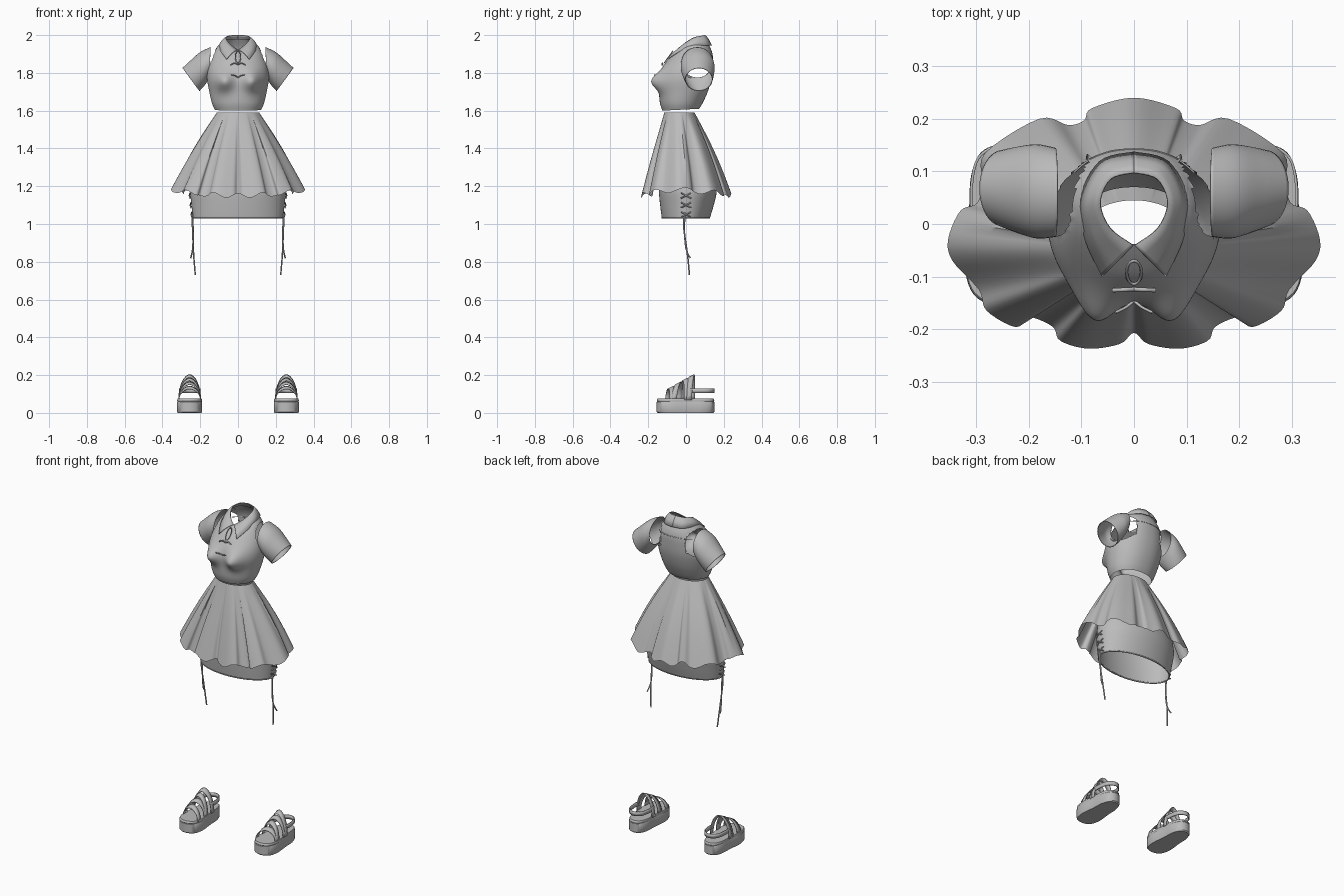
import bpy, bmesh, math
from mathutils import Vector

if "Cube" in bpy.data.objects:
    bpy.data.objects.remove(bpy.data.objects["Cube"])

fabric = bpy.data.materials.new("plain grey")
fabric.use_nodes = True
fabric.diffuse_color = (0.5, 0.5, 0.5, 1)
fabric.node_tree.nodes["Principled BSDF"].inputs["Base Color"].default_value = (0.5, 0.5, 0.5, 1)


def spline(keys, steps, closed=False):
    """Catmull-Rom samples through keys of any dimension."""
    n, out = len(keys), []
    pick = (lambda i: keys[i % n]) if closed else (lambda i: keys[max(0, min(n - 1, i))])
    for i in range(n if closed else n - 1):
        a, b, c, d = (pick(i + k) for k in (-1, 0, 1, 2))
        for s in range(steps):
            t = s / steps
            out.append([q + 0.5 * t * (r - p + t * (2 * p - 5 * q + 4 * r - w + t * (3 * (q - r) + w - p)))
                        for p, q, r, w in zip(a, b, c, d)])
    return out if closed else out + [list(keys[-1])]


def finish(obj, thick=0, mirror=False, angle=40):
    """Material, smooth shading, then optional thickness and mirrored twin."""
    obj.data.materials.clear()
    obj.data.materials.append(fabric)
    bpy.ops.object.select_all(action="DESELECT")
    obj.select_set(True)
    bpy.context.view_layer.objects.active = obj
    if obj.type == "MESH":
        bpy.ops.object.shade_smooth_by_angle(angle=math.radians(angle))
    if thick:
        mod = obj.modifiers.new("Thickness", "SOLIDIFY")
        mod.thickness, mod.offset = thick, 0
    if mirror:
        mod = obj.modifiers.new("Mirror", "MIRROR")
        mod.use_mirror_merge = False
    return obj


def sheet(name, rows, closed=False, thick=0, mirror=False, edit=None, caps=False):
    """Skin a grid of points, row by row."""
    bm = bmesh.new()
    grid = [[bm.verts.new(p) for p in row] for row in rows]
    w = len(grid[0])
    for lo, hi in zip(grid, grid[1:]):
        for i in range(w if closed else w - 1):
            j = (i + 1) % w
            bm.faces.new((lo[i], lo[j], hi[j], hi[i]))
    if caps:
        bm.faces.new(grid[0][::-1])
        bm.faces.new(grid[-1])
    if edit:
        edit(bm)
    bmesh.ops.recalc_face_normals(bm, faces=bm.faces)
    mesh = bpy.data.meshes.new(name)
    bm.to_mesh(mesh)
    bm.free()
    obj = bpy.data.objects.new(name, mesh)
    bpy.context.collection.objects.link(obj)
    return finish(obj, thick, mirror)


def cord(name, points, radius, mirror=True, cyclic=False):
    """Thin round cord through the points."""
    pts = spline(points, 5, cyclic)
    curve = bpy.data.curves.new(name, "CURVE")
    curve.dimensions = "3D"
    curve.bevel_depth, curve.bevel_resolution = radius, 1
    line = curve.splines.new("POLY")
    line.points.add(len(pts) - 1)
    for p, q in zip(line.points, pts):
        p.co = (*q, 1)
    line.use_cyclic_u = cyclic
    obj = bpy.data.objects.new(name, curve)
    bpy.context.collection.objects.link(obj)
    return finish(obj, mirror=mirror)


def turn(n):
    return [2 * math.pi * i / n for i in range(n)]


# Bodice: stacked oval sections (half width, front, back, front z, back z, shoulder lift)
BODICE = [(.122, -.125, .07, 1.600, 1.61, 0), (.138, -.138, .088, 1.64, 1.64, 0),
          (.152, -.143, .115, 1.70, 1.70, 0), (.163, -.146, .135, 1.76, 1.77, 0),
          (.160, -.135, .142, 1.81, 1.83, 0), (.145, -.104, .142, 1.86, 1.89, 0),
          (.112, -.070, .128, 1.895, 1.935, .02), (.068, -.038, .100, 1.922, 1.980, .018)]


def bodice_point(key, a):
    rx, yf, yb, zf, zb, lift = key
    c, s = math.cos(a), math.sin(a)
    x = rx * math.copysign(abs(c) ** .9, c)
    y = (yf + yb) / 2 + s * (yb - yf) / 2
    z = (zf + zb) / 2 + s * (zb - zf) / 2 + lift * c * c
    if s < 0:
        bust = math.exp(-((abs(x) - .075) / .045) ** 2 - ((z - 1.755) / .05) ** 2)
        y -= .05 * bust * min(1, -2 * s)
    return x, y, z


def cut_armholes(bm):
    """Open an oval at each shoulder and round off its rim."""
    radius = lambda p: math.hypot((p.y - .055) / .078, (p.z - 1.85) / .08)
    side = lambda p: abs(p.x) > .088
    gone = [f for f in bm.faces if side(f.calc_center_median()) and radius(f.calc_center_median()) < 1]
    bmesh.ops.delete(bm, geom=gone, context="FACES")
    for v in bm.verts:
        if v.is_boundary and side(v.co) and 1.7 < v.co.z and radius(v.co) < 1.2:
            r = radius(v.co)
            v.co.y = .055 + (v.co.y - .055) / r
            v.co.z = 1.85 + (v.co.z - 1.85) / r


sheet("bodice", [[bodice_point(k, a) for a in turn(112)] for k in spline(BODICE, 7)],
      closed=True, edit=cut_armholes)

# Back yoke seam
yoke = bodice_point
cord("yoke_seam", [Vector(yoke(BODICE[5], math.radians(d))) for d in (40, 55, 70, 80, 90)], .002)

# Collar leaf from neck edge to outer edge, mirrored
inner = spline([(0, .098, 2.0), (.045, .085, 1.996), (.064, .04, 1.985), (.045, -.008, 1.955), (.002, -.04, 1.922)], 6)
outer = spline([(0, .136, 1.945), (.065, .118, 1.945), (.102, .045, 1.943), (.092, -.03, 1.915), (.06, -.1, 1.872)], 6)
rows = []
for t in (0, .3, .6, 1):
    rows.append([Vector(p).lerp(Vector(q), t) + Vector((0, 0, .008 * math.sin(math.pi * t)))
                 for p, q in zip(inner, outer)])
sheet("collar", rows, thick=.004, mirror=True)

# Keyhole rim and small tie beneath the collar
cord("keyhole_rim", [(.014 * math.cos(a), -.092 - .022 * math.sin(-a), 1.885 + .03 * math.sin(a))
                     for a in turn(12)], .003, mirror=False, cyclic=True)
cord("front_tie", [(0, -.124, 1.845), (.02, -.125, 1.852), (.04, -.126, 1.842)], .004)
cord("bust_crease", [(0, -.146, 1.775), (.015, -.158, 1.785), (.035, -.168, 1.79)], .003)

# Short sleeve: rings given by top and bottom points, mid y and half depth
SLEEVE = [(.145, 1.935, .152, 1.775, .060, .083), (.20, 1.908, .167, 1.75, .062, .088),
          (.25, 1.865, .186, 1.725, .065, .081), (.293, 1.825, .205, 1.705, .068, .071)]
rows = []
for xt, zt, xb, zb, yc, ry in spline(SLEEVE, 6):
    rows.append([((xt + xb) / 2 + math.sin(a) * (xt - xb) / 2, yc + ry * math.cos(a),
                  (zt + zb) / 2 + math.sin(a) * (zt - zb) / 2) for a in turn(40)])
sheet("sleeve", rows, closed=True, thick=.003, mirror=True)

# Flared skirt: waist oval spreading to a fluted hem
half = [(.027, -.228), (.087, -.237), (.14, -.222), (.155, -.195), (.2, -.177), (.225, -.196), (.28, -.165),
        (.295, -.125), (.345, -.07), (.353, -.028), (.33, .025), (.298, .04), (.288, .08), (.283, .135),
        (.18, .2), (.125, .188), (.095, .197), (.08, .22)]
hem = spline([(0, -.207)] + half + [(0, .24)] + [(-x, y) for x, y in half[::-1]], 5, closed=True)
rows = []
for k in range(21):
    t = k / 20
    row = []
    for x, y in hem:
        a = math.atan2(y / .235, x / .35)
        wx, wy = .112 * math.cos(a), -.035 + .08 * math.sin(a)
        low = 1.15 + .03 * (x / .35) ** 2 + .012 * math.cos(math.atan2(y, x) * 12)
        f = t + .06 * math.sin(math.pi * t) * (1 if y > 0 else .5)
        row.append((wx + (x - wx) * f, wy + (y - wy) * f, 1.59 + (low - 1.59) * t))
    rows.append(row)
sheet("skirt", rows, closed=True)

# Narrow underskirt with a folded hem
rows = []
for rx, yf, yb, z in spline([(.236, -.126, .124, 1.03), (.244, -.135, .145, 1.10),
                             (.250, -.141, .160, 1.17), (.238, -.138, .155, 1.25)], 5):
    rows.append([(rx * math.cos(a), (yf + yb) / 2 + (yb - yf) / 2 * math.sin(a), z) for a in turn(72)])
sheet("underskirt", rows, closed=True, thick=.004)
cord("underskirt_hem", [(p[0], p[1], 1.032) for p in rows[0][::4]], .004, mirror=False, cyclic=True)

# Side lacing and hanging strings
for z in (1.05, 1.10, 1.15):
    x = .243 + (z - 1.05) * .1
    for s in (-1, 1):
        cord("side_lace", [(x, -.026 * s, z - .014), (x + .004, 0, z), (x, .026 * s, z + .014)], .004)
cord("long_string", [(.243, -.012, 1.06), (.241, -.012, .98), (.236, .005, .86), (.232, .012, .80), (.226, .018, .73)], .004)
cord("short_string", [(.243, -.006, 1.06), (.237, -.008, .96), (.240, 0, .87), (.250, .022, .82)], .004)

# Platform sandals
CX = .256
sole = [(.048, -.135), (.066, -.075), (.058, .02), (.054, .09), (.036, .135)]
outline = spline([(0, -.155)] + sole + [(0, .15)] + [(-x, y) for x, y in sole[::-1]], 5, closed=True)
rows = [[(CX + x * s, y * s, z) for x, y in outline]
        for s, z in ((.96, 0), (1, .006), (1, .058), (.985, .06), (1, .063), (.99, .072), (.97, .075))]
sheet("platform_sole", rows, closed=True, mirror=True, caps=True)

# Foot straps: skewed bands leaning back, rising toward the ankle
for base, top, peak, skew in ((-.085, -.08, .135, .012), (-.050, -.040, .158, -.014),
                              (-.012, -.004, .178, .014), (.025, .030, .196, -.008)):
    edges = []
    for dy, dz in ((-.014, -.008), (.014, .006)):
        row = []
        for i in range(17):
            a = math.pi * i / 16
            c, s = math.cos(a), math.sin(a)
            row.append((CX + .058 * math.copysign(abs(c) ** 1.1, c),
                        base + (top - base) * s + skew * c + dy, .068 + (peak - .068) * s + dz * s))
        edges.append(row)
    sheet("foot_strap", edges, thick=.005, mirror=True)

# Heel strap looping round the back
loop = spline([(.052, .02), (.053, .07), (.04, .125), (0, .148), (-.04, .125), (-.053, .07), (-.052, .02)], 5)
sheet("heel_strap", [[(CX + x, y, z) for x, y in loop] for z in (.105, .13)], thick=.005, mirror=True)
